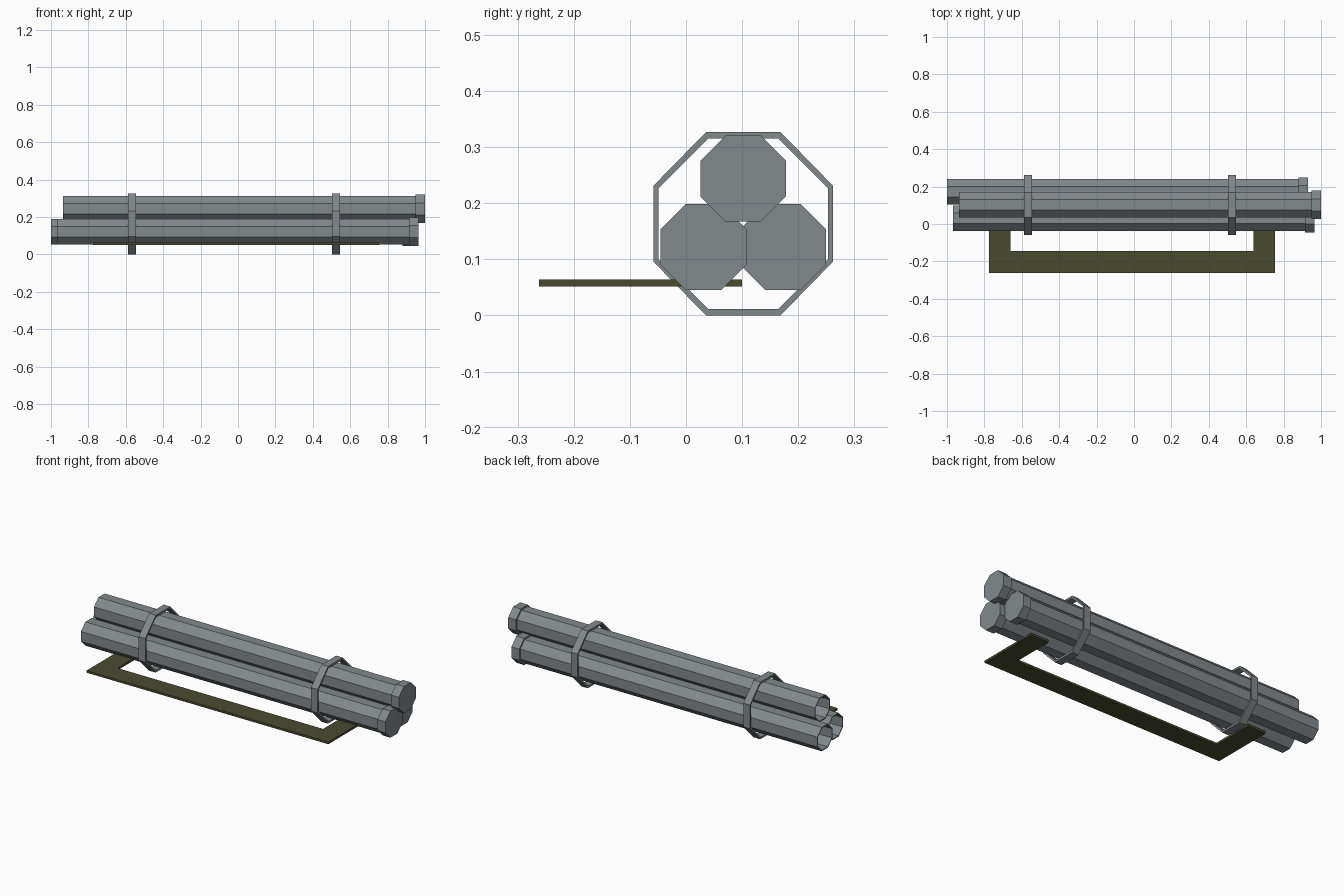
import bpy, bmesh, math
from mathutils import Vector

cube = bpy.data.objects.get("Cube")
if cube:
    bpy.data.objects.remove(cube)


def material(name, colour):
    m = bpy.data.materials.new(name)
    m.use_nodes = True
    m.diffuse_color = (*colour, 1)
    m.node_tree.nodes["Principled BSDF"].inputs["Base Color"].default_value = (*colour, 1)
    return m


STEEL = material("steel grey", (0.225, 0.25, 0.26))
OLIVE = material("olive strap", (0.067, 0.071, 0.03))


def finish(name, bm, mat):
    bmesh.ops.recalc_face_normals(bm, faces=bm.faces)
    mesh = bpy.data.meshes.new(name)
    bm.to_mesh(mesh)
    bm.free()
    mesh.materials.append(mat)
    obj = bpy.data.objects.new(name, mesh)
    bpy.context.collection.objects.link(obj)
    return obj


def octagon_loft(name, centre, sections, mat, closed=False):
    """Join octagons along x; each section is (x, half width, half height)."""
    bm = bmesh.new()
    rings = []
    for x, half_y, half_z in sections:
        ring = []
        for i in range(8):
            a = math.radians(22.5 + 45 * i)
            k = 1 / math.cos(math.radians(22.5))
            ring.append(bm.verts.new((x, centre[0] + half_y * k * math.cos(a),
                                      centre[1] + half_z * k * math.sin(a))))
        rings.append(ring)
    pairs = list(zip(rings, rings[1:]))
    if closed:
        pairs.append((rings[-1], rings[0]))
    else:
        bm.faces.new(rings[0])
        bm.faces.new(rings[-1])
    for a, b in pairs:
        for i in range(8):
            j = (i + 1) % 8
            bm.faces.new((a[i], a[j], b[j], b[i]))
    return finish(name, bm, mat)


# Three hollow tubes, open at one end and capped at the other
TUBE, BORE, CAP, CAP_LENGTH = 0.068, 0.063, 0.0765, 0.05
for name, centre, start, end in (
        ("top", (0.102, 0.244), -0.935, 1.0),
        ("front", (0.031, 0.122), -0.968, 0.965),
        ("back", (0.173, 0.122), -1.0, 0.93)):
    seat = end - CAP_LENGTH
    octagon_loft(name + "_tube", centre,
                 [(seat - 0.01, BORE, BORE), (start, BORE, BORE),
                  (start, TUBE, TUBE), (seat + 0.01, TUBE, TUBE)], STEEL)
    octagon_loft(name + "_cap", centre,
                 [(seat, CAP, CAP), (end, CAP, CAP)], STEEL)

# Two octagonal bands around the bundle
for name, x in (("right_band", -0.567), ("left_band", 0.524)):
    a, b = x - 0.021, x + 0.021
    octagon_loft(name, (0.102, 0.1635),
                 [(a, 0.16, 0.1635), (b, 0.16, 0.1635),
                  (b, 0.151, 0.152), (a, 0.151, 0.152)], STEEL, closed=True)

# Flat U-shaped carrying strap
bm = bmesh.new()
outline = [(-0.775, 0.1), (-0.775, -0.262), (0.755, -0.262), (0.755, 0.1),
           (0.64, 0.1), (0.64, -0.145), (-0.66, -0.145), (-0.66, 0.1)]
face = bm.faces.new([bm.verts.new((x, y, 0.052)) for x, y in outline])
top = bmesh.ops.extrude_face_region(bm, geom=[face])["geom"]
bmesh.ops.translate(bm, vec=Vector((0, 0, 0.012)),
                    verts=[v for v in top if isinstance(v, bmesh.types.BMVert)])
finish("carrying_strap", bm, OLIVE)
